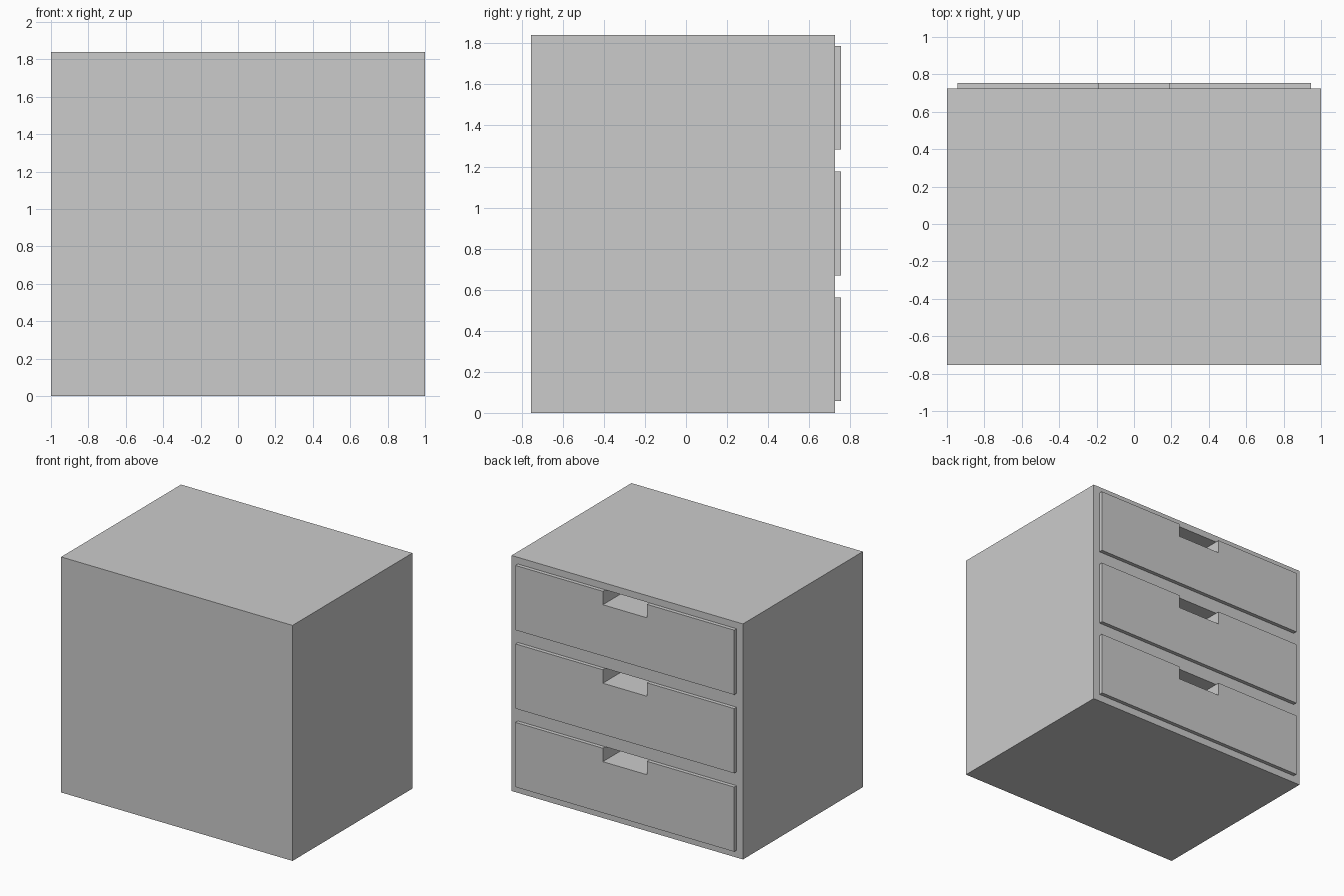
import bpy
import bmesh

if "Cube" in bpy.data.objects:
    bpy.data.objects.remove(bpy.data.objects["Cube"])

BACK, FACE, FRONT = -0.755, 0.725, 0.755     # body rear, body face, drawer face (y)
HEIGHT = 1.84
DRAWER_W, DRAWER_H = 0.945, 0.505            # half width, height
SLOT_W, SLOT_H, SLOT_D = 0.19, 0.105, 0.30   # half width, height, depth into body
DRAWER_Z = [0.057 + i * 0.613 for i in range(3)]


def extrude_xz(name, outline, y0, y1):
    """Solid made by extruding an x-z outline from y0 to y1."""
    bm = bmesh.new()
    face = bm.faces.new([bm.verts.new((x, y0, z)) for x, z in outline])
    new = bmesh.ops.extrude_face_region(bm, geom=[face])["geom"]
    verts = [v for v in new if isinstance(v, bmesh.types.BMVert)]
    bmesh.ops.translate(bm, verts=verts, vec=(0, y1 - y0, 0))
    bmesh.ops.recalc_face_normals(bm, faces=bm.faces)
    mesh = bpy.data.meshes.new(name)
    bm.to_mesh(mesh)
    bm.free()
    obj = bpy.data.objects.new(name, mesh)
    bpy.context.collection.objects.link(obj)
    return obj


def rect(w, z0, z1):
    return [(-w, z0), (w, z0), (w, z1), (-w, z1)]


# Cabinet body
body = extrude_xz("cabinet_body", rect(1.0, 0, HEIGHT), BACK, FACE)

for i, z in enumerate(DRAWER_Z):
    top = z + DRAWER_H
    sill = top - SLOT_H

    # Finger slot cut into the body behind each drawer notch
    cutter = extrude_xz("slot_cutter", rect(SLOT_W, sill, top), FACE - SLOT_D, FRONT + 0.1)
    cutter.hide_render = True
    mod = body.modifiers.new("slot", "BOOLEAN")
    mod.operation = "DIFFERENCE"
    mod.solver = "EXACT"
    mod.object = cutter
    bpy.context.view_layer.objects.active = body
    bpy.ops.object.modifier_apply(modifier=mod.name)
    bpy.data.objects.remove(cutter)

    # Drawer front with a notch in its top edge
    extrude_xz(f"drawer_front_{i + 1}", [
        (-DRAWER_W, z), (DRAWER_W, z), (DRAWER_W, top), (SLOT_W, top),
        (SLOT_W, sill), (-SLOT_W, sill), (-SLOT_W, top), (-DRAWER_W, top),
    ], FACE, FRONT)
